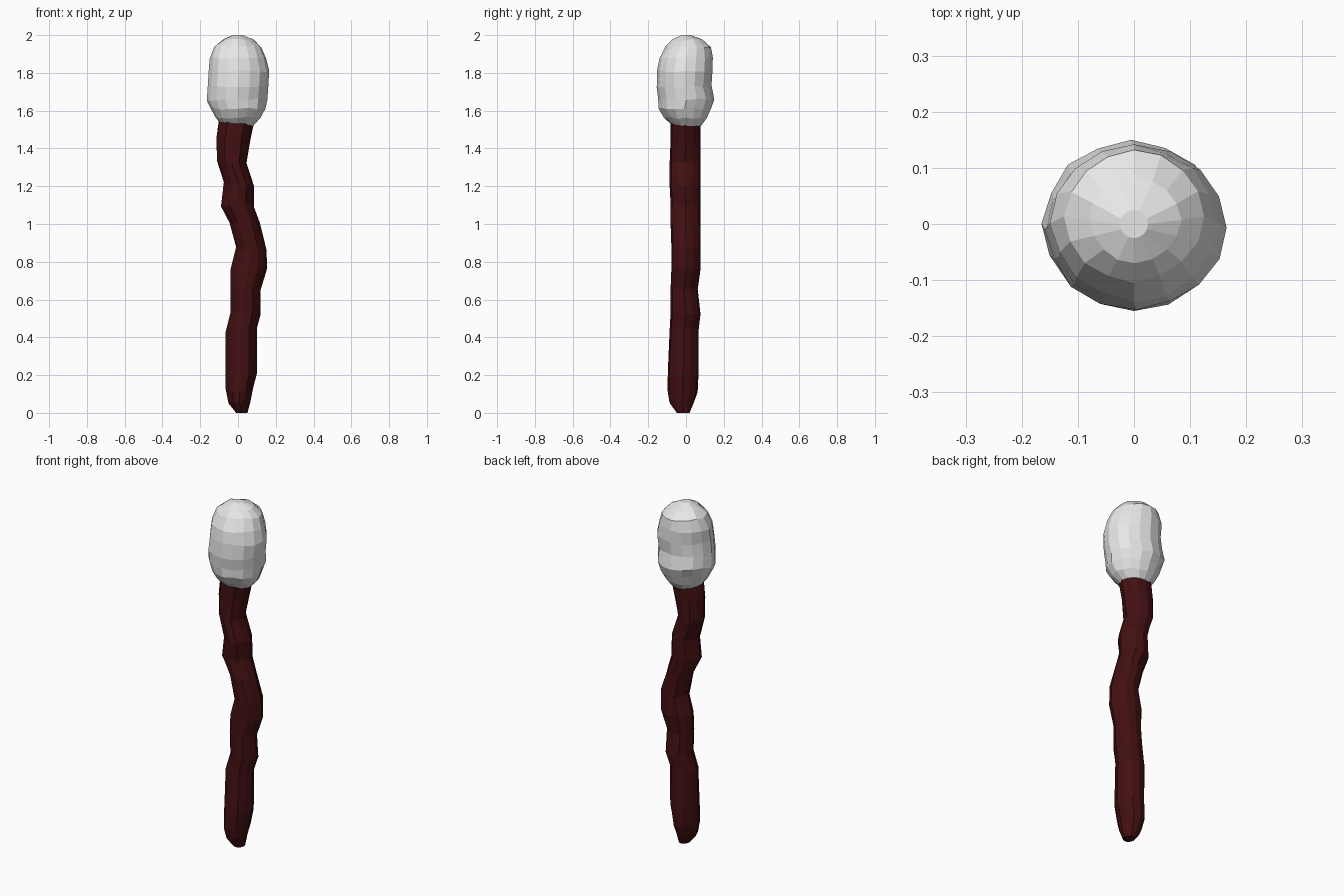
import bpy, bmesh, math, random

random.seed(7)
cube = bpy.data.objects.get("Cube")
if cube:
    bpy.data.objects.remove(cube)


def material(name, rgb):
    mat = bpy.data.materials.new(name)
    mat.use_nodes = True
    mat.diffuse_color = (*rgb, 1)
    shader = next(n for n in mat.node_tree.nodes if n.type == 'BSDF_PRINCIPLED')
    shader.inputs["Base Color"].default_value = (*rgb, 1)
    shader.inputs["Roughness"].default_value = 0.8
    return mat


def loft(name, rings, sides, mat, dent, wobble, groove=0.0):
    """Skin rings of (z, left, right, front, back) with small hand-carved dents."""
    bm = bmesh.new()
    loops = []
    for i, (z, x0, x1, y0, y1) in enumerate(rings):
        end = i in (0, len(rings) - 1)
        loop = []
        for k in range(sides):
            a = math.tau * k / sides
            r = 1 - groove * (k % 2) - (0 if end or k % (sides // 4) == 0 else random.uniform(0, dent))
            dz = 0 if end else random.uniform(-wobble, wobble)
            loop.append(bm.verts.new(((x0 + x1) / 2 + r * (x1 - x0) / 2 * math.cos(a),
                                      (y0 + y1) / 2 + r * (y1 - y0) / 2 * math.sin(a),
                                      z + dz)))
        loops.append(loop)
    for low, high in zip(loops, loops[1:]):
        for k in range(sides):
            n = (k + 1) % sides
            bm.faces.new((low[k], low[n], high[n], high[k]))
    bm.faces.new(loops[0][::-1])
    bm.faces.new(loops[-1])
    bmesh.ops.recalc_face_normals(bm, faces=bm.faces)
    mesh = bpy.data.meshes.new(name)
    bm.to_mesh(mesh)
    bm.free()
    mesh.materials.append(mat)
    obj = bpy.data.objects.new(name, mesh)
    bpy.context.collection.objects.link(obj)
    return obj


wood = material("dark red wood", (0.055, 0.005, 0.006))
pale = material("pale grey", (0.8, 0.8, 0.8))

# Crooked stick
loft("stick", [
    (0.00, -0.01, 0.05, -0.05, 0.02),
    (0.06, -0.05, 0.065, -0.09, 0.045),
    (0.12, -0.065, 0.08, -0.10, 0.065),
    (0.21, -0.065, 0.10, -0.10, 0.07),
    (0.44, -0.065, 0.10, -0.09, 0.07),
    (0.53, -0.04, 0.12, -0.085, 0.08),
    (0.66, -0.04, 0.12, -0.085, 0.065),
    (0.77, -0.04, 0.155, -0.08, 0.08),
    (0.87, -0.01, 0.15, -0.08, 0.08),
    (1.00, -0.045, 0.115, -0.085, 0.08),
    (1.10, -0.09, 0.085, -0.085, 0.08),
    (1.21, -0.075, 0.085, -0.09, 0.08),
    (1.33, -0.11, 0.045, -0.09, 0.08),
    (1.45, -0.115, 0.065, -0.085, 0.08),
    (1.56, -0.10, 0.09, -0.085, 0.08),
], 12, wood, 0.08, 0.012, 0.04)

# Lumpy rounded head
loft("head", [
    (1.52, -0.085, 0.08, -0.07, 0.08),
    (1.56, -0.12, 0.12, -0.115, 0.11),
    (1.61, -0.145, 0.145, -0.145, 0.13),
    (1.66, -0.165, 0.155, -0.148, 0.15),
    (1.73, -0.16, 0.16, -0.155, 0.135),
    (1.81, -0.155, 0.165, -0.153, 0.14),
    (1.88, -0.15, 0.15, -0.14, 0.142),
    (1.94, -0.125, 0.125, -0.105, 0.132),
    (1.975, -0.08, 0.085, -0.07, 0.085),
    (2.00, -0.025, 0.025, -0.025, 0.025),
], 16, pale, 0.05, 0.008)
